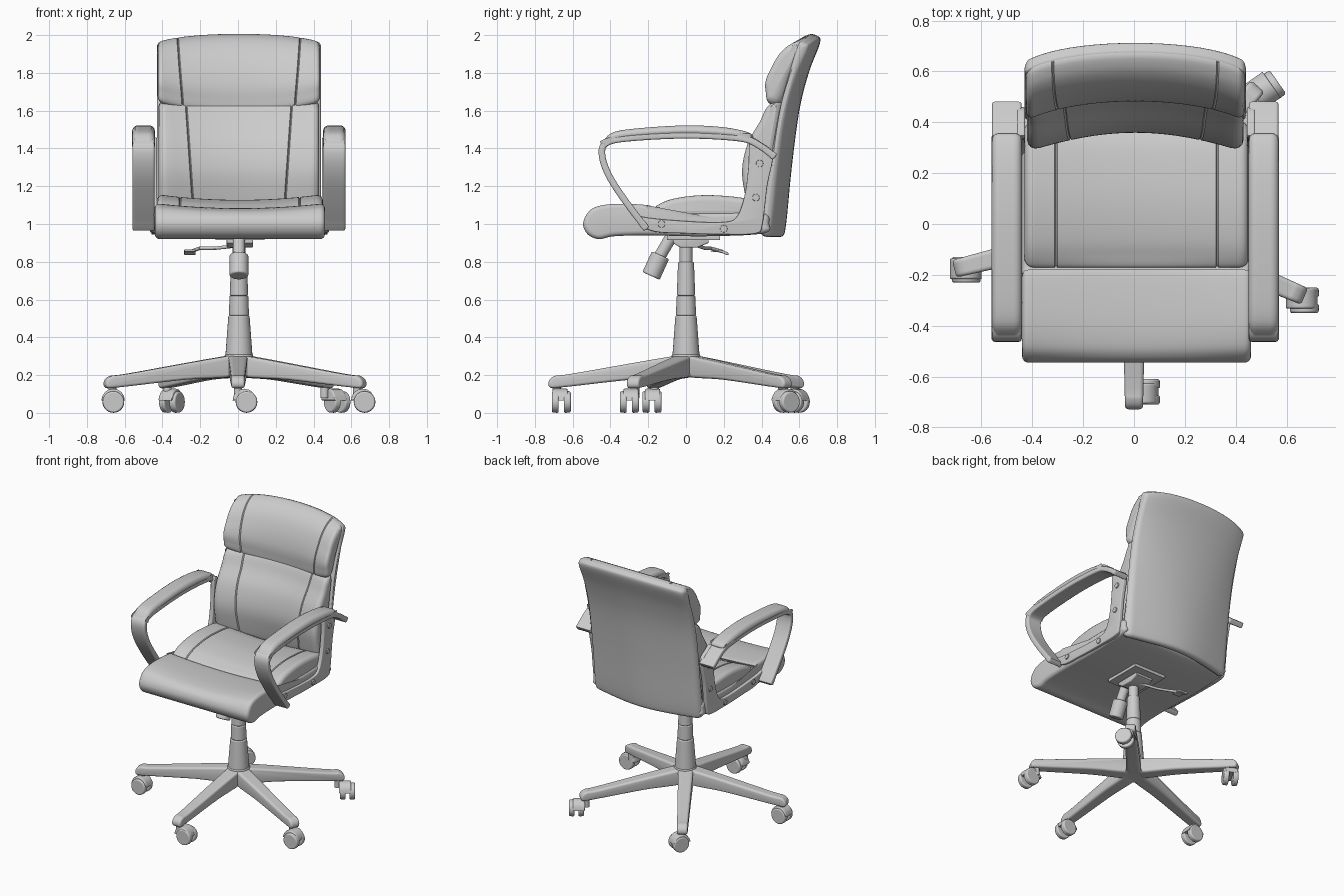
import bpy, bmesh, math
from mathutils import Vector

cube = bpy.data.objects.get("Cube")
if cube:
    bpy.data.objects.remove(cube, do_unlink=True)

grey = bpy.data.materials.new("plain grey")
grey.use_nodes = True
grey.diffuse_color = (0.6, 0.6, 0.6, 1)
grey.node_tree.nodes["Principled BSDF"].inputs["Base Color"].default_value = (0.6, 0.6, 0.6, 1)


def finish(obj, name, angle=40):
    obj.name = name
    obj.data.materials.append(grey)
    bpy.ops.object.select_all(action='DESELECT')
    obj.select_set(True)
    bpy.context.view_layer.objects.active = obj
    bpy.ops.object.shade_smooth_by_angle(angle=math.radians(angle))
    return obj


def spline(pts, n, closed=True):
    """Smooth curve through all points, n samples per span."""
    pts = [Vector(p) for p in pts]
    count, out = len(pts), []
    pick = (lambda i: pts[i % count]) if closed else (lambda i: pts[max(0, min(count - 1, i))])
    for i in range(count if closed else count - 1):
        a, b, c, d = (pick(i + k) for k in (-1, 0, 1, 2))
        for s in range(n):
            t = s / n
            out.append(0.5 * (2 * b + (c - a) * t + (2 * a - 5 * b + 4 * c - d) * t * t
                              + (3 * b - a - 3 * c + d) * t ** 3))
    return out if closed else out + [pts[-1]]


def slab(name, profile, half, rnd, cx=0, warp=None, n=5, seam=None, angle=40):
    """Side profile (y, z) swept across x, with rounded side edges and optional seams."""
    ring = spline(profile, n)
    k = len(ring)
    area = sum(ring[i - 1].cross(ring[i]) for i in range(k))
    inward = []
    for i in range(k):
        t = (ring[(i + 1) % k] - ring[i - 1]).normalized()
        inward.append(Vector((-t.y, t.x)) * (1 if area > 0 else -1))
    # stations: (x, inset)
    arc = [math.pi / 2 * i / 4 for i in range(5)]
    right = [(half - rnd + rnd * math.sin(a), rnd * (1 - math.cos(a))) for a in arc]
    inner = [(half * i / 10, 0) for i in range(10) if half * i / 10 < half - rnd - 0.002]
    if seam:
        inner += [(half * (seam + d), 0 if d else 0.008) for d in (-0.012, 0, 0.012)]
    plus = sorted(inner + right)
    stations = [(-x, d) for x, d in reversed(plus) if x > 0] + plus
    bm = bmesh.new()
    rows = []
    for x, d in stations:
        row = []
        for p, nrm in zip(ring, inward):
            q = p + nrm * d
            co = (x, q.x, q.y)
            if warp:
                co = warp(x, x / half, q.x, q.y)
            row.append(bm.verts.new((co[0] + cx, co[1], co[2])))
        rows.append(row)
    for a, b in zip(rows, rows[1:]):
        for i in range(k):
            bm.faces.new((a[i - 1], a[i], b[i], b[i - 1]))
    bm.faces.new(rows[0])
    bm.faces.new(rows[-1])
    bmesh.ops.recalc_face_normals(bm, faces=bm.faces)
    mesh = bpy.data.meshes.new(name)
    bm.to_mesh(mesh)
    bm.free()
    obj = bpy.data.objects.new(name, mesh)
    bpy.context.collection.objects.link(obj)
    return finish(obj, name, angle)


def strip(path, thick):
    """Closed outline of a ribbon following an open path."""
    line = spline(path, 3, closed=False)
    left, right = [], []
    for i, p in enumerate(line):
        t = (line[min(i + 1, len(line) - 1)] - line[max(i - 1, 0)]).normalized()
        off = Vector((-t.y, t.x)) * thick / 2
        left.append(p + off)
        right.append(p - off)
    return left + right[::-1]


def rod(name, a, b, r1, r2=None, bevel=0.0):
    a, b = Vector(a), Vector(b)
    bpy.ops.mesh.primitive_cone_add(vertices=28, radius1=r1, radius2=r1 if r2 is None else r2,
                                    depth=(b - a).length, location=(a + b) / 2)
    obj = bpy.context.object
    obj.rotation_euler = (b - a).to_track_quat('Z', 'Y').to_euler()
    if bevel:
        m = obj.modifiers.new("soft edge", 'BEVEL')
        m.width, m.segments = bevel, 3
    return finish(obj, name)


# --- Backrest: wraps forward at the sides, crown drops at the corners
def back_warp(x, u, y, z):
    top = max(0, (z - 1.5) / 0.5)
    lean = x + 0.18 * (z - 1.4) * u * (1 - u * u)
    return lean, y - 0.075 * u * u, z - 0.045 * u * u * top


def head_warp(x, u, y, z):
    lift = 0.07 * u * u * max(0, min(1, (1.85 - z) / 0.2))
    x, y, z = back_warp(x, u, y, z)
    return x, y, z + lift


slab("backrest_shell", [(.51, .935), (.53, 1), (.56, 1.3), (.60, 1.6), (.65, 1.8), (.71, 1.96),
                        (.695, 1.995), (.66, 1.99), (.62, 1.85), (.56, 1.6), (.51, 1.3),
                        (.465, 1), (.465, .945)], .435, .03, .005, back_warp)
slab("backrest_lower_cushion", [(.41, 1.04), (.37, 1.18), (.36, 1.3), (.39, 1.43), (.45, 1.54), (.50, 1.64),
                                (.57, 1.64), (.53, 1.3), (.49, 1.04)], .425, .045, .005,
     back_warp, seam=.62)
slab("backrest_head_cushion", [(.50, 1.59), (.485, 1.66), (.485, 1.74), (.51, 1.84), (.555, 1.93), (.62, 1.99),
                               (.68, 1.99), (.62, 1.8), (.57, 1.6)], .43, .04, .005,
     head_warp, seam=.66)


# --- Seat
def seat_warp(x, u, y, z):
    return x, y, z - 0.03 * (1 - u * u) * max(0, min(1, (z - 1.04) / 0.08))


slab("seat_base", [(-.545, 1.0), (-.52, 1.06), (-.47, 1.095), (-.36, 1.11), (-.19, 1.1), (-.165, 1.07), (.1, 1.06),
                   (.4, 1.06), (.44, 1), (.41, .95), (.1, .935), (-.2, .94), (-.38, .935), (-.46, .92),
                   (-.52, .945)], .45, .025, .01, seat_warp)
slab("seat_cushion", [(-.17, 1.07), (-.155, 1.1), (-.08, 1.135), (.05, 1.155), (.18, 1.155), (.33, 1.135),
                      (.4, 1.08), (.36, 1.03), (.1, 1.02), (-.14, 1.03)], .44, .035, .01,
     seat_warp, seam=.72)

# --- Armrests with brackets and bolts
for side, s in (("left", 1), ("right", -1)):
    cx = s * .505 + .005
    slab(side + "_arm_band", strip([(-.21, .975), (-.32, 1.12), (-.41, 1.26), (-.445, 1.37), (-.42, 1.43),
                                    (-.3, 1.455), (0, 1.47), (.28, 1.455), (.38, 1.42), (.47, 1.355)], .035),
         .058, .01, cx, n=2)
    slab(side + "_arm_pad", [(-.45, 1.41), (-.43, 1.45), (-.38, 1.487), (-.25, 1.507), (0, 1.522), (.2, 1.512),
                             (.33, 1.485), (.355, 1.455), (.3, 1.45), (0, 1.465), (-.3, 1.45), (-.41, 1.425)],
         .06, .03, cx)
    slab(side + "_arm_bracket", [(-.31, 1.09), (-.24, 1.04), (0, 1.015), (.2, 1.01), (.27, 1.04), (.31, 1.15),
                                 (.33, 1.3), (.34, 1.45), (.40, 1.43), (.46, 1.37), (.43, 1.2), (.405, 1.0),
                                 (.37, .95), (.2, .945), (0, .95), (-.2, .97)], .015, .006, s * .452 + .008)
    for y, z in ((-.13, 1), (.2, .975), (.37, 1.14), (.39, 1.32)):
        rod(side + "_arm_bolt", (s * .45 + .008, y, z), (s * .474 + .008, y, z), .022, .018)

# --- Tilt mechanism, tension knob and height lever
slab("mount_plate", [(-.1, .915), (.18, .915), (.18, .94), (-.1, .94)], .13, .004, .01, n=1)
slab("tilt_housing", [(-.07, .9), (-.03, .875), (.06, .875), (.12, .9), (.12, .92), (-.07, .92)],
     .07, .008, .01, n=1)
rod("tension_shaft", (.005, -.08, .93), (.005, -.15, .81), .032)
rod("tension_knob", (.005, -.135, .835), (.005, -.185, .725), .05, .05, .008)
lever = [(0, .06, .885), (-.12, .1, .872), (-.2, .13, .872), (-.25, .19, .855)]
for a, b in zip(lever, lever[1:]):
    rod("lever_rod", a, b, .009)
slab("lever_paddle", [(.13, .855), (.18, .85), (.22, .835), (.22, .85), (.17, .866)], .03, .005, -.255)

# --- Column
for name, z0, z1, r0, r1 in (("column_hub", .19, .31, .085, .075), ("column_lower", .3, .515, .072, .056),
                             ("column_middle", .515, .62, .053, .05), ("column_upper", .62, .8, .049, .042),
                             ("gas_piston", .79, .89, .034, .034)):
    rod(name, (.005, 0, z0), (.005, 0, z1), r0, r1, .006)

# --- Five legs with twin wheel casters: leg angle, caster x and y, axle angle
for deg, wx, wy, axle in ((270, .045, -.66, 90), (337, .67, -.3, 90), (48, .525, .53, 35),
                          (123, -.35, .585, -30), (194, -.66, -.18, 90)):
    leg = slab("base_leg", [(0, .2), (0, .3), (.1, .295), (.6, .208), (.69, .197), (.725, .17), (.72, .135),
                            (.66, .135), (.3, .175)], .036, .014,
               warp=lambda x, u, y, z: (x * (1.45 - .65 * y), y, z))
    leg.rotation_euler.z = math.radians(deg - 90)
    a = math.radians(deg)
    tip = Vector((.685 * math.cos(a), .685 * math.sin(a), 0))
    rod("caster_stem", tip + Vector((0, 0, .08)), tip + Vector((0, 0, .16)), .022)
    b = math.radians(axle)
    axis = Vector((math.cos(b), math.sin(b), 0))
    centre = Vector((wx, wy, .058))
    for s in (-1, 1):
        rod("caster_wheel", centre + axis * s * .014, centre + axis * s * .05, .058, .056, .008)
    # Hood arches over the wheels, shifted toward the stem
    arch = [(.062 * math.cos(math.pi * i / 8), .062 * math.sin(math.pi * i / 8)) for i in range(9)]
    hood = slab("caster_hood", arch, .04, .008, n=1)
    hood.rotation_euler.z = b
    hood.location = centre + Vector((tip.x - wx, tip.y - wy, 0)) * .25 + Vector((0, 0, .008))
